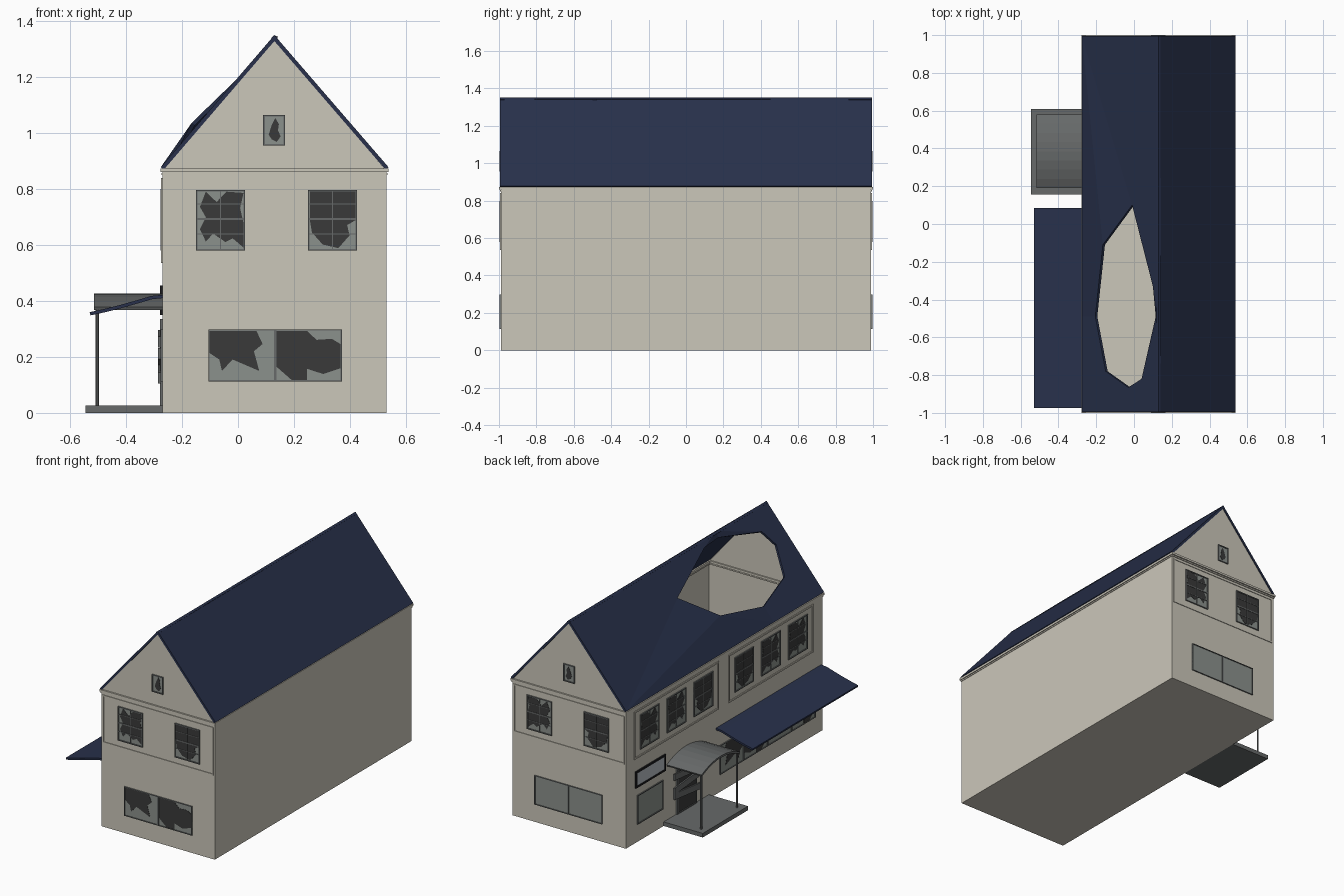
import bpy, bmesh, math
from mathutils import Vector

if "Cube" in bpy.data.objects:
    bpy.data.objects.remove(bpy.data.objects["Cube"])


def mat(name, r, g, b):
    m = bpy.data.materials.new(name)
    m.diffuse_color = (r, g, b, 1)
    m.use_nodes = True
    m.node_tree.nodes["Principled BSDF"].inputs["Base Color"].default_value = m.diffuse_color
    return m


CREAM = mat("cream plaster", 0.60, 0.57, 0.49)
NAVY = mat("navy roof", 0.021, 0.030, 0.070)
GLASS = mat("grey glass", 0.26, 0.285, 0.265)
DARK = mat("dark opening", 0.042, 0.042, 0.042)
GREY = mat("grey metal", 0.135, 0.143, 0.143)
PALE = mat("pale sign", 0.48, 0.52, 0.56)
BLACK = mat("black trim", 0.012, 0.012, 0.014)

XL, XR, Y, EAVE, XM = -0.27, 0.53, 0.99, 0.865, 0.13


def finish(bm, name, m, solid=0):
    bmesh.ops.recalc_face_normals(bm, faces=bm.faces)
    me = bpy.data.meshes.new(name)
    bm.to_mesh(me)
    bm.free()
    me.materials.append(m)
    ob = bpy.data.objects.new(name, me)
    bpy.context.collection.objects.link(ob)
    if solid:
        md = ob.modifiers.new("thickness", "SOLIDIFY")
        md.thickness, md.offset = solid, -1
    return ob


def add_box(bm, a, b):
    r = bmesh.ops.create_cube(bm, size=1)
    for v in r["verts"]:
        v.co = Vector([(p + q) / 2 + c * abs(q - p) for p, q, c in zip(a, b, v.co)])


def boxes(name, m, pairs):
    bm = bmesh.new()
    for a, b in pairs:
        add_box(bm, a, b)
    return finish(bm, name, m)


# Wall coordinates: u along the wall, v up, d outward
WALLS = {
    "front": lambda u, v, d: (u, -Y - d, v),
    "back": lambda u, v, d: (u, Y + d, v),
    "left": lambda u, v, d: (XL - d, u, v),
}


def rects(name, m, wall, rs, d0, d1):
    f = WALLS[wall]
    return boxes(name, m, [(f(u0, v0, d0), f(u1, v1, d1)) for u0, v0, u1, v1 in rs])


def border(u0, v0, u1, v1, w):
    return [(u0, v0, u1, v0 + w), (u0, v1 - w, u1, v1),
            (u0, v0 + w, u0 + w, v1 - w), (u1 - w, v0 + w, u1, v1 - w)]


def plate(name, m, wall, pts, d0, d1):
    f = WALLS[wall]
    bm = bmesh.new()
    lo = [bm.verts.new(f(u, v, d0)) for u, v in pts]
    hi = [bm.verts.new(f(u, v, d1)) for u, v in pts]
    n = len(pts)
    bm.faces.new(lo)
    bm.faces.new(hi)
    for i in range(n):
        bm.faces.new((lo[i], lo[(i + 1) % n], hi[(i + 1) % n], hi[i]))
    return finish(bm, name, m)


# Broken-glass outlines in unit window coordinates
BROKEN = {
    "a": [(.2, .97), (.42, .8), (.62, .97), (.97, .95), (.9, .7), (.97, .45), (.97, .05),
          (.75, .2), (.6, .14), (.35, .28), (.2, .15), (.08, .35), (.2, .55), (.08, .72)],
    "b": [(.04, .97), (.97, .97), (.97, .5), (.8, .42), (.85, .25), (.62, .04), (.3, .1),
          (.08, .3), (.04, .5)],
    "c": [(.01, .97), (.72, .97), (.81, .72), (.68, .58), (.76, .2), (.36, .42), (.2, .2),
          (.16, .42), (.01, .55)],
    "d": [(.02, .97), (.48, .97), (.62, .8), (.85, .82), (.98, .72), (.98, .25), (.72, .14),
          (.48, .24), (.48, .02), (.25, .02), (.02, .28)],
    "e": [(.55, .9), (.72, .7), (.68, .5), (.8, .3), (.62, .12), (.4, .2), (.25, .35), (.38, .65)],
}


def window(name, wall, u0, v0, u1, v1, broken=None, bars=False, w=0.006):
    rects(name + "_glass", GLASS, wall, [(u0, v0, u1, v1)], -0.002, 0.002)
    rects(name + "_frame", GREY, wall, border(u0, v0, u1, v1, w), 0, 0.007)
    if broken:
        pts = [(u0 + (u1 - u0) * a, v0 + (v1 - v0) * b) for a, b in BROKEN[broken]]
        plate(name + "_broken_pane", DARK, wall, pts, 0.001, 0.0035)
    if bars:
        um, h = (u0 + u1) / 2, v1 - v0
        rs = [(u0, v0 + h * t - k, u1, v0 + h * t + k) for t, k in ((.27, .002), (.52, .004), (.77, .002))]
        rects(name + "_bars", GREY, wall, rs + [(um - .002, v0, um + .002, v1)], 0.002, 0.0055)


# Hollow house shell with open top
bm = bmesh.new()
ring = [(XL, 0), (XR, 0), (XR, EAVE), (XM, 1.335), (XL, EAVE)]
F = [bm.verts.new((x, -Y, z)) for x, z in ring]
B = [bm.verts.new((x, Y, z)) for x, z in ring]
bm.faces.new(F)
bm.faces.new(B)
for i, j in ((0, 1), (1, 2), (4, 0)):
    bm.faces.new((F[i], F[j], B[j], B[i]))
finish(bm, "house_walls", CREAM, 0.008)

# Stepped cornice around the eaves
pairs = []
for z0, z1, p in ((0.85, 0.858, 0.005), (0.86, 0.873, 0.01)):
    for s in (-1, 1):
        pairs.append(((XL - p * .7, s * (Y - 0.015), z0), (XR + p * .7, s * (Y + p), z1)))
    pairs.append(((XL - p * .7, -Y - p, z0), (XL + 0.015, Y + p, z1)))
    pairs.append(((XR - 0.015, -Y - p, z0), (XR + p * .7, Y + p, z1)))
boxes("cornice", CREAM, pairs)

# Roof slopes; the left one has a torn hole
RY, RXL, RXR, RZ0, RZ1 = 0.995, -0.276, 0.538, 0.878, 1.35


def roof_z(x):
    return RZ0 + (x - RXL) / (XM - RXL) * (RZ1 - RZ0)


bm = bmesh.new()
vs = [bm.verts.new(c) for c in ((XM, -RY, RZ1), (RXR, -RY, RZ0), (RXR, RY, RZ0), (XM, RY, RZ1))]
bm.faces.new(vs)
bm.normal_update()
finish(bm, "roof_right", NAVY, 0.014)
outer = [(-.05, RY), (XM, RY), (XM, -.49), (XM, -RY), (-.07, -RY), (RXL, -RY), (RXL, -.49), (RXL, RY)]
hole = [(-.01, .10, 0), (.10, -.33, 0), (.115, -.49, -.02), (.04, -.82, 0),
        (-.03, -.865, 0), (-.15, -.78, 0), (-.205, -.49, 0), (-.165, -.11, .03)]
bm = bmesh.new()
O = [bm.verts.new((x, y, roof_z(x))) for x, y in outer]
H = [bm.verts.new((x, y, roof_z(x) + d)) for x, y, d in hole]
for i in range(8):
    j = (i + 1) % 8
    bm.faces.new((O[i], H[i], H[j], O[j]))
bmesh.ops.triangulate(bm, faces=bm.faces)
finish(bm, "roof_left", NAVY, 0.014)
for name in ("roof_left", "roof_right"):      # normals must point up so thickness goes inward
    me = bpy.data.objects[name].data
    if sum(p.normal.z for p in me.polygons) < 0:
        me.flip_normals()

# End walls: panel frame, two sash windows, double shop window, gable window
for wall, kinds in (("front", "abcd"), ("back", "ba  ")):
    rects(wall + "_panel_trim", CREAM, wall, border(-.26, .535, .52, .84, .008), 0, 0.004)
    window(wall + "_upper_window_1", wall, -.15, .58, .025, .797, kinds[0], True)
    window(wall + "_upper_window_2", wall, .25, .58, .425, .797, kinds[1], True)
    window(wall + "_shop_window_1", wall, -.105, .113, .133, .298, kinds[2].strip(), w=.004)
    window(wall + "_shop_window_2", wall, .133, .113, .371, .298, kinds[3].strip(), w=.004)
    window(wall + "_gable_window", wall, .09, .955, .168, 1.065, "e")

# Left wall: two panels of three sash windows
for g, top in enumerate((.91, -.04)):
    rects(f"left_panel_trim_{g}", CREAM, "left", border(top - .85, .535, top, .84, .01), 0, 0.005)
    for k in range(3):
        u1 = top - .06 - .27 * k
        window(f"left_upper_window_{g}_{k}", "left", u1 - .19, .58, u1, .8, "aabbaa"[g * 3 + k], True)

# Left wall: ground floor windows
window("left_small_window", "left", .62, .113, .88, .298)
for k in range(4):
    u1 = .05 - .24 * k
    window(f"left_shop_window_{k}", "left", u1 - .24, .113, u1, .298, "cdcd"[k], w=.004)

# Blank sign board
rects("sign_board", PALE, "left", [(.61, .36, .89, .445)], 0, 0.006)
rects("sign_border", BLACK, "left", border(.60, .35, .90, .455, .012), 0, 0.009)

# Boarded-up door
rects("door", DARK, "left", [(.295, .025, .475, .325)], 0, 0.004)
rects("door_frame", GREY, "left", border(.285, .02, .485, .335, .012), 0, 0.008)
for k, (v, t) in enumerate(((.14, .015), (.2, -.012), (.265, .012))):
    plate(f"door_board_{k}", GREY, "left",
          [(.25, v - .02 - t), (.52, v - .02 + t), (.52, v + .02 + t), (.25, v + .02 - t)], 0.006, 0.015)

# Porch: slab, posts, arched canopy
boxes("porch_slab", GREY, [((-.545, .155, 0), (XL, .61, .026))])
bm = bmesh.new()
for y in (.205, .565):
    r = bmesh.ops.create_cone(bm, cap_ends=True, segments=8, radius1=.006, radius2=.006, depth=.35)
    bmesh.ops.translate(bm, verts=r["verts"], vec=(-.503, y, .2))
finish(bm, "porch_posts", GREY)


def strip(name, m, rows, thick):
    bm = bmesh.new()
    vr = [[bm.verts.new(p) for p in row] for row in rows]
    for a, b in zip(vr, vr[1:]):
        bm.faces.new((a[0], a[1], b[1], b[0]))
    ob = finish(bm, name, m, thick)
    if sum(p.normal.z for p in ob.data.polygons) < 0:
        ob.data.flip_normals()
    return ob


rows = []
for i in range(9):
    t = i / 4 - 1
    y, z = .385 + .195 * t, .378 + .048 * (1 - t * t)
    rows.append([(-.515, y, z), (XL, y, z)])
strip("porch_canopy", GREY, rows, .012)

# Curved awning over the shop windows
prof = [(-.53, .36), (-.48, .371), (-.42, .386), (-.36, .403), (-.31, .418), (XL, .422)]
strip("awning", NAVY, [[(x, -.975, z), (x, .085, z)] for x, z in prof], .012)
